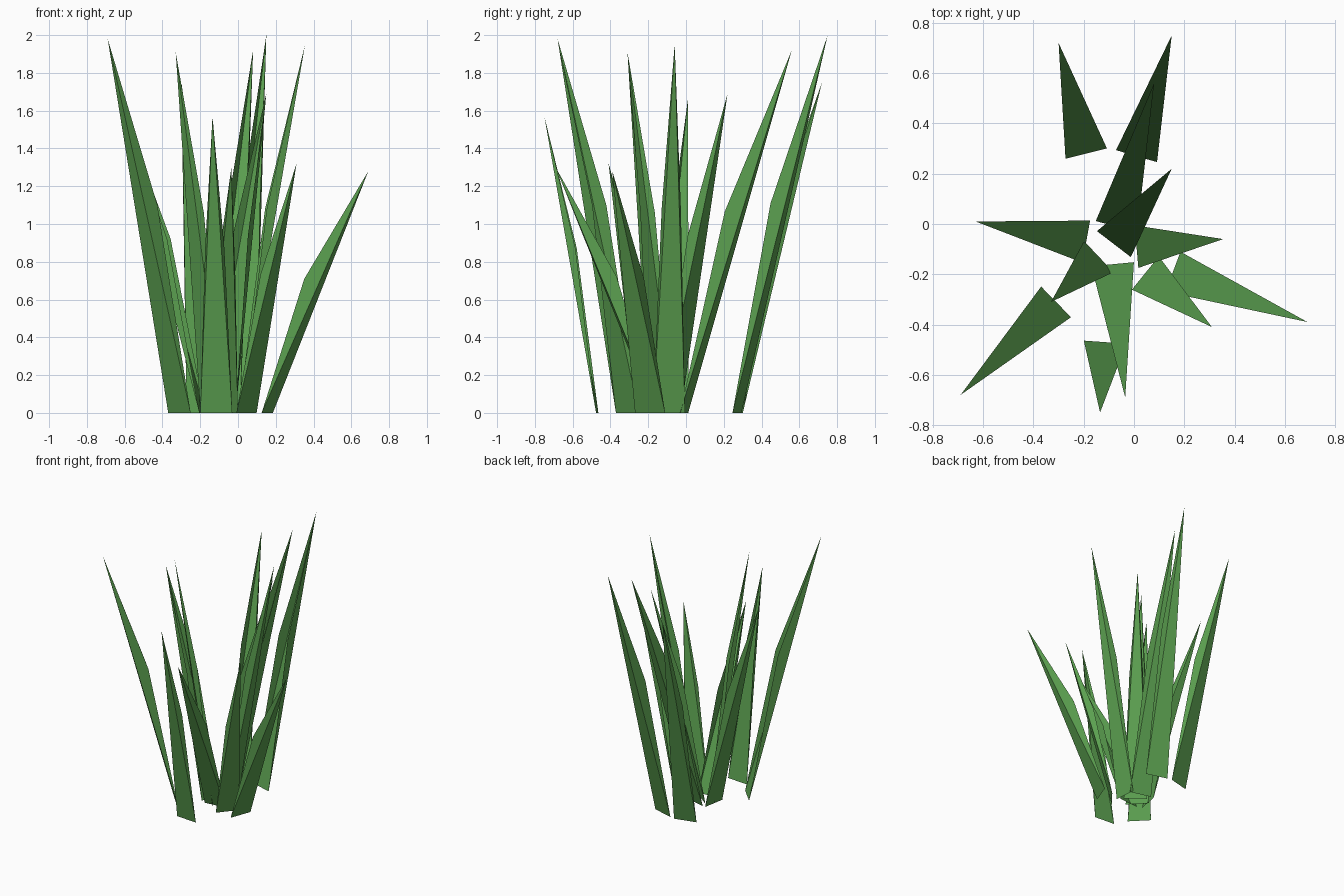
import bpy
import bmesh
from mathutils import Vector

cube = bpy.data.objects.get("Cube")
if cube:
    bpy.data.objects.remove(cube, do_unlink=True)

green = bpy.data.materials.new("leaf_green")
green.use_nodes = True
color = (0.105, 0.35, 0.08, 1.0)
green.diffuse_color = color
green.node_tree.nodes["Principled BSDF"].inputs["Base Color"].default_value = color

HALF_WIDTH = 0.085
BEND_OUT, BEND_UP = 0.4, 0.555   # bend position along the lean and the height


def blade(name, root, tip):
    """Folded pointed leaf: two root corners, two bend corners and a tip."""
    root, tip = Vector((*root, 0)), Vector(tip)
    lean = Vector((tip.x - root.x, tip.y - root.y, 0))
    side = Vector((-lean.y, lean.x, 0)).normalized() * HALF_WIDTH
    bend = root + lean * BEND_OUT + Vector((0, 0, tip.z * BEND_UP))
    bend_side = side * (1 - BEND_OUT)

    bm = bmesh.new()
    point = bm.verts.new(tip)
    rim = [bm.verts.new(p) for p in
           (bend + bend_side, root + side, root - side, bend - bend_side)]
    for first, second in zip(rim, rim[1:]):
        bm.faces.new((point, first, second))
    mesh = bpy.data.meshes.new(name)
    bm.to_mesh(mesh)
    bm.free()
    mesh.materials.append(green)
    obj = bpy.data.objects.new(name, mesh)
    bpy.context.collection.objects.link(obj)


# Root centre and tip of each blade, from the back round to the left
blades = [
    ((-0.19, 0.28), (-0.30, 0.72, 1.75)),
    ((0.01, 0.27), (0.15, 0.75, 2.0)),
    ((-0.07, -0.01), (0.08, 0.56, 1.92)),
    ((-0.08, -0.08), (0.15, 0.22, 1.69)),
    ((-0.19, -0.07), (-0.63, 0.01, 1.66)),
    ((-0.31, -0.31), (-0.69, -0.68, 1.98)),
    ((-0.14, -0.13), (-0.33, -0.31, 1.91)),
    ((-0.115, -0.47), (-0.135, -0.75, 1.57)),
    ((-0.085, -0.16), (-0.035, -0.69, 1.3)),
    ((0.045, -0.195), (0.31, -0.41, 1.32)),
    ((0.155, -0.19), (0.69, -0.39, 1.28)),
    ((0.01, -0.09), (0.355, -0.06, 1.95)),
]
for number, (root, tip) in enumerate(blades, 1):
    blade(f"grass_blade_{number}", root, tip)
